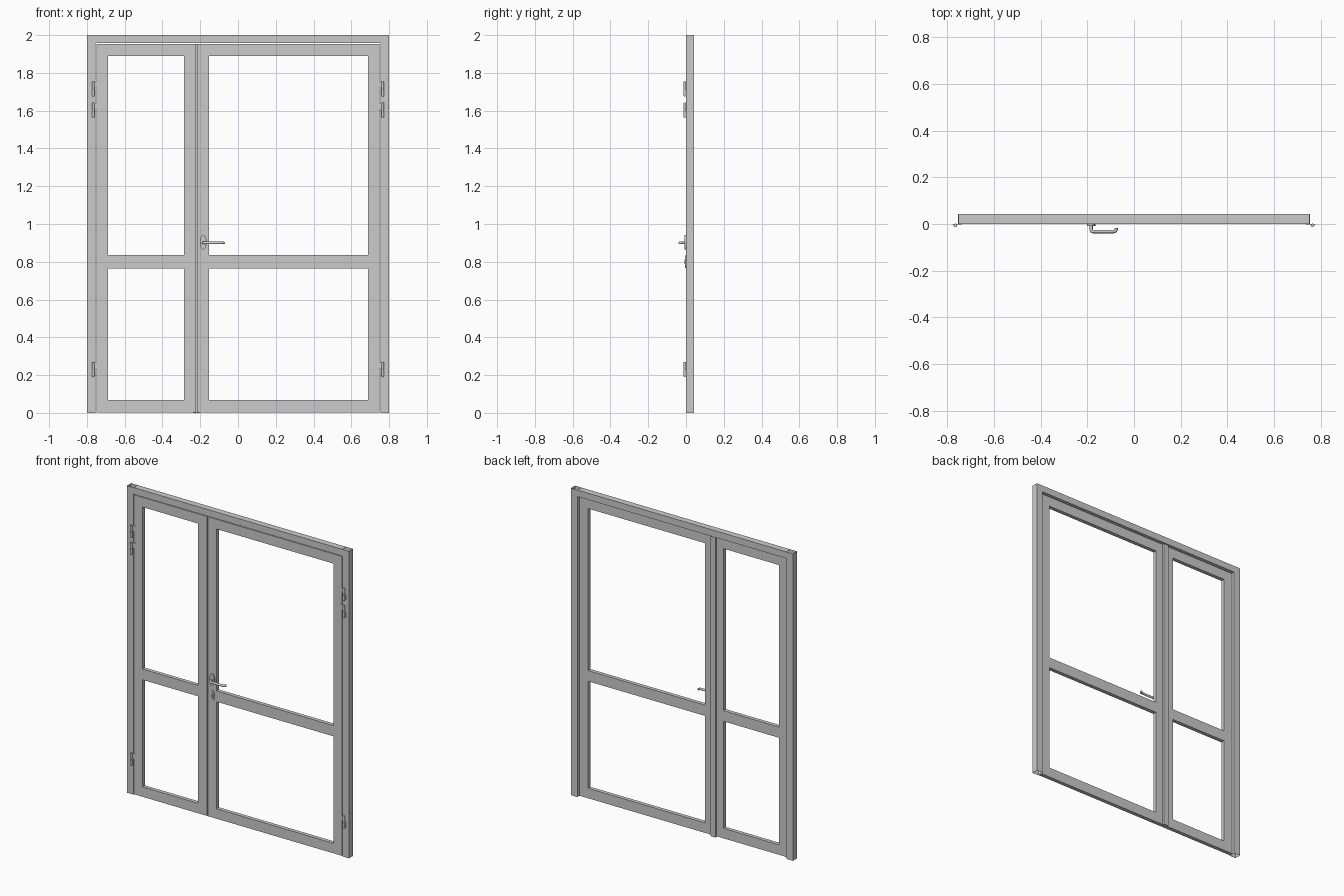
import bpy, bmesh, math
from mathutils import Vector

if "Cube" in bpy.data.objects:
    bpy.data.objects.remove(bpy.data.objects["Cube"])

FRONT, BACK = 0.0, 0.042
LEAF_T = 0.025


def finish(name, bm, smooth=False):
    me = bpy.data.meshes.new(name)
    bm.to_mesh(me)
    bm.free()
    ob = bpy.data.objects.new(name, me)
    bpy.context.collection.objects.link(ob)
    if smooth:
        for p in me.polygons:
            p.use_smooth = len(p.vertices) == 4
    return ob


def box(name, x0, x1, y0, y1, z0, z1):
    bm = bmesh.new()
    bmesh.ops.create_cube(bm, size=1)
    for v in bm.verts:
        v.co = Vector((x0 + (v.co.x + .5) * (x1 - x0),
                       y0 + (v.co.y + .5) * (y1 - y0),
                       z0 + (v.co.z + .5) * (z1 - z0)))
    return finish(name, bm)


def cylinder(name, loc, r, depth, axis='Z', scale=(1, 1, 1), seg=20):
    bm = bmesh.new()
    bmesh.ops.create_cone(bm, cap_ends=True, segments=seg, radius1=r, radius2=r, depth=depth)
    ob = finish(name, bm, True)
    if axis == 'Y':
        ob.rotation_euler.x = math.pi / 2
    ob.location = loc
    ob.scale = scale
    return ob


# Door leaf: a slab pierced by two glazing openings
def leaf(name, xs, zs):
    bm = bmesh.new()
    grid = [[bm.verts.new((x, FRONT, z)) for z in zs] for x in xs]
    for i in range(3):
        for j in range(len(zs) - 1):
            if i == 1 and j in (1, 3):
                continue
            bm.faces.new((grid[i][j], grid[i + 1][j], grid[i + 1][j + 1], grid[i][j + 1]))
    ext = bmesh.ops.extrude_face_region(bm, geom=bm.faces[:], use_keep_orig=True)
    for v in ext["geom"]:
        if isinstance(v, bmesh.types.BMVert):
            v.co.y += LEAF_T
    bmesh.ops.dissolve_limit(bm, angle_limit=0.01, verts=bm.verts[:], edges=bm.edges[:])
    bmesh.ops.recalc_face_normals(bm, faces=bm.faces[:])
    return finish(name, bm)


rails = [0.003, 0.068, 0.765, 0.835, 1.89, 1.953]
leaf("narrow_leaf", [-0.749, -0.688, -0.287, -0.222], rails)
leaf("wide_leaf", [-0.217, -0.154, 0.688, 0.749], rails)

# Outer frame: hollow mitred section, open at the outer top corners
bm = bmesh.new()
outer = [(-.8, 0), (-.8, 2), (.8, 2), (.8, 0)]
inner = [(-.754, 0), (-.754, 1.957), (.754, 1.957), (.754, 0)]
rings = []
for (ox, oz), (ix, iz) in zip(outer, inner):
    rings.append([bm.verts.new(c) for c in ((ox, FRONT, oz), (ix, FRONT, iz),
                                            (ix, BACK, iz), (ox, BACK, oz))])
for a, b in zip(rings, rings[1:]):
    for k in range(3):
        bm.faces.new((a[k], a[k + 1], b[k + 1], b[k]))
for i in (0, 2):
    a, b = rings[i], rings[i + 1]
    bm.faces.new((a[3], a[0], b[0], b[3]))
bm.faces.new([bm.verts.new((x, y, 2)) for x, y in
              ((-.752, FRONT), (.752, FRONT), (.752, BACK), (-.752, BACK))])
bmesh.ops.recalc_face_normals(bm, faces=bm.faces[:])
finish("outer_frame", bm)

# Overlapping strip behind the meeting stiles
box("meeting_strip", -0.238, -0.204, LEAF_T, BACK - 0.004, 0, 1.953)

# Hinges: two upper and one lower on each side
for side, s in (("left", -1), ("right", 1)):
    for n, z in enumerate((0.23, 1.603, 1.715)):
        tag = f"{side}_hinge_{n + 1}"
        for part, dz in (("lower", -0.02), ("upper", 0.02)):
            cylinder(f"{tag}_{part}_knuckle", (s * 0.766, -0.006, z + dz), 0.0075, 0.037)
        cylinder(f"{tag}_pin", (s * 0.766, -0.006, z), 0.004, 0.08, seg=12)
        for part, x0, x1, z0, z1 in (("leaf_plate", .738, .766, z + .004, z + .038),
                                     ("frame_plate", .766, .778, z - .038, z - .004)):
            a, b = sorted((s * x0, s * x1))
            box(f"{tag}_{part}", a, b, -0.003, 0.001, z0, z1)

# Handle and lock plates
HX, HZ = -0.184, 0.9
cylinder("handle_rose", (HX, -0.004, HZ + .003), 0.018, 0.008, 'Y', (1, 2.1, 1), 28)
cylinder("keyhole_plate", (HX, -0.003, 0.8), 0.016, 0.007, 'Y', (1, 2.0, 1), 28)
box("lock_cylinder", HX - .004, HX + .004, -0.009, -0.005, 0.787, 0.812)

# Lever: round bar bent along a path
cu = bpy.data.curves.new("handle_lever_path", 'CURVE')
cu.dimensions = '3D'
cu.bevel_depth = 0.0075
cu.bevel_resolution = 3
cu.use_fill_caps = True
path = [(HX, 0), (HX, -.024), (HX + .003, -.030), (HX + .009, -.0325),
        (-.087, -.0325), (-.080, -.030), (-.077, -.024), (-.077, -.018)]
sp = cu.splines.new('POLY')
sp.points.add(len(path) - 1)
for p, (x, y) in zip(sp.points, path):
    p.co = (x, y, HZ, 1)
sp.use_smooth = True
lever = bpy.data.objects.new("handle_lever", cu)
bpy.context.collection.objects.link(lever)
